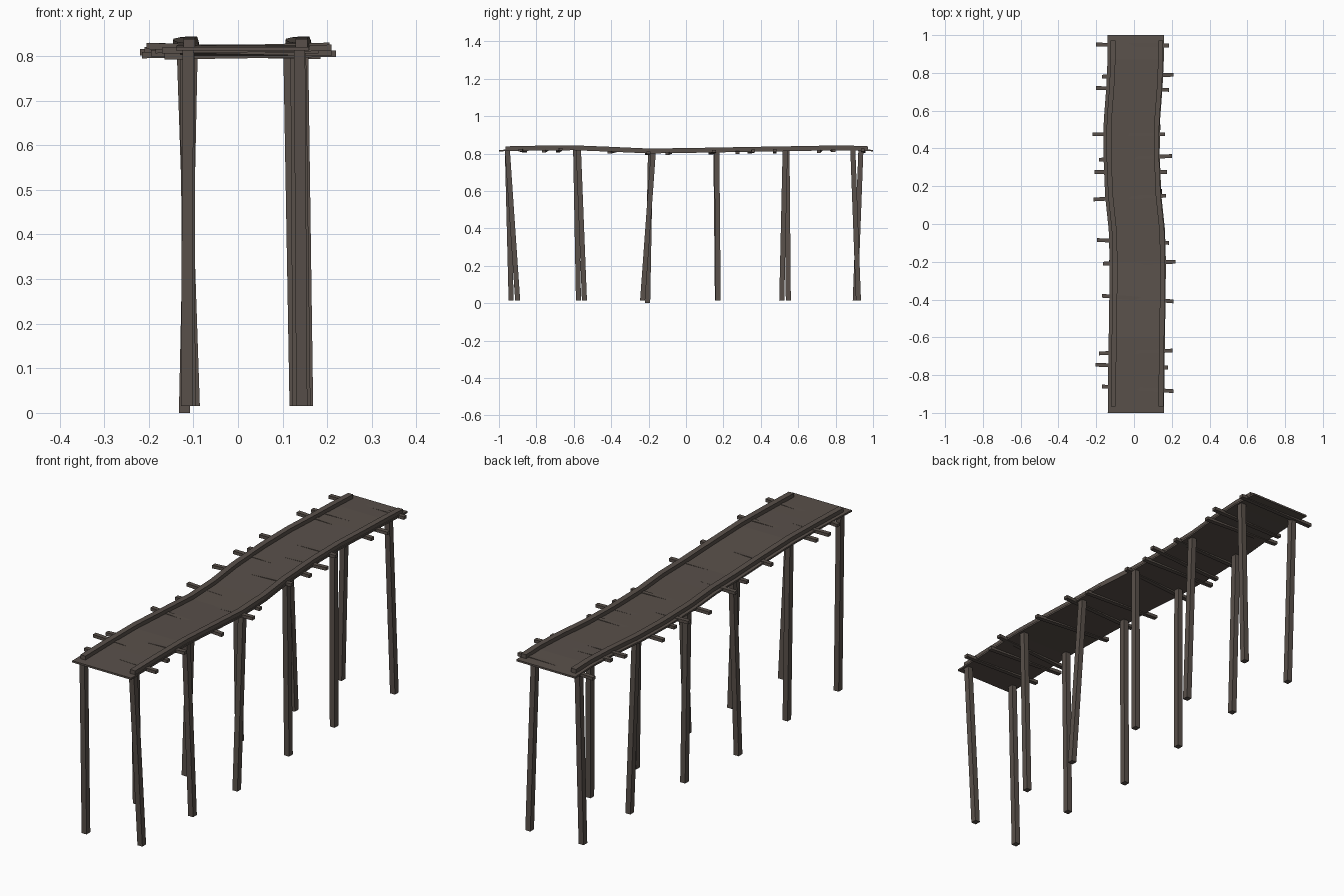
import bpy, bmesh, math
from mathutils import Vector

if "Cube" in bpy.data.objects:
    bpy.data.objects.remove(bpy.data.objects["Cube"])

wood = bpy.data.materials.new("weathered_wood")
wood.diffuse_color = (0.100, 0.081, 0.069, 1)
wood.use_nodes = True
wood.node_tree.nodes["Principled BSDF"].inputs["Base Color"].default_value = wood.diffuse_color

# Meander of the walkway: y, sideways shift, deck surface height
PATH = [(-1, .010, .820), (-.8, .012, .824), (-.6, .015, .826), (-.4, .018, .818),
        (-.2, .020, .809), (-.03, .015, .811), (.15, -.004, .814), (.37, -.013, .818),
        (.55, -.011, .821), (.72, .002, .824), (.87, .009, .825), (1, .010, .820)]


def path_at(y):
    for (a, xa, za), (b, xb, zb) in zip(PATH, PATH[1:]):
        if y <= b:
            t = (y - a) / (b - a)
            return xa + (xb - xa) * t, za + (zb - za) * t
    return PATH[-1][1:]


def finish(bm, name):
    bmesh.ops.recalc_face_normals(bm, faces=bm.faces)
    me = bpy.data.meshes.new(name)
    bm.to_mesh(me)
    bm.free()
    me.materials.append(wood)
    ob = bpy.data.objects.new(name, me)
    bpy.context.collection.objects.link(ob)
    return ob


def sweep(name, rings):
    """Join four-cornered rings into a closed bar."""
    bm = bmesh.new()
    vs = [[bm.verts.new(p) for p in r] for r in rings]
    for a, b in zip(vs, vs[1:]):
        for i in range(4):
            j = (i + 1) % 4
            bm.faces.new((a[i], a[j], b[j], b[i]))
    bm.faces.new(vs[0])
    bm.faces.new(vs[-1])
    return finish(bm, name)


def strip(name, ys, x, half, low, high):
    """Bar that follows the walkway, offset sideways by x."""
    rings = []
    for y in ys:
        dx, z = path_at(y)
        c = x + dx
        rings.append([(c - half, y, z + low), (c + half, y, z + low),
                      (c + half, y, z + high), (c - half, y, z + high)])
    return sweep(name, rings)


def bar(name, a, b, u, v, hu, hv):
    """Straight bar between two points with section axes u and v."""
    u, v = Vector(u) * hu, Vector(v) * hv
    return sweep(name, [[Vector(p) + s * u + t * v
                         for s, t in ((-1, -1), (1, -1), (1, 1), (-1, 1))] for p in (a, b)])


# Deck
strip("deck", [p[0] for p in PATH], 0, .149, -.008, 0)

# Edge rails
inner = [p[0] for p in PATH[1:-1]]
strip("left_rail", [-.965] + inner + [.972], -.120, .013, -.004, .018)
strip("right_rail", [-.965] + inner + [.972], .132, .013, -.004, .018)

# Cross beams: left tip x, left y, right tip x, right y, tilt
BEAMS = [(-.20, .95, .185, .945, .004), (-.17, .78, .21, .79, -.003), (-.20, .72, .185, .71, -.006),
         (-.22, .475, .165, .475, .004), (-.185, .34, .20, .36, .003), (-.21, .275, .175, .275, -.004),
         (-.215, .13, .17, .15, .005), (-.195, -.085, .185, -.10, -.003), (-.165, -.21, .22, -.20, .003),
         (-.17, -.38, .21, -.41, -.004), (-.185, -.685, .205, -.67, .005),
         (-.205, -.745, .18, -.76, -.005), (-.17, -.86, .21, -.885, .003)]
for i, (xl, yl, xr, yr, t) in enumerate(BEAMS):
    z = path_at((yl + yr) / 2)[1] - .007
    bar(f"cross_beam_{i + 1}", (xl, yl, z - t), (xr, yr, z + t), (0, 1, 0), (0, 0, 1), .010, .007)

# Posts: top x, top y, bottom x, bottom y
POSTS = [(-.112, -.955, -.115, -.935), (.138, -.955, .143, -.90),
         (-.110, -.590, -.108, -.575), (.140, -.575, .150, -.543),
         (-.103, -.190, -.120, -.205), (.145, -.175, .156, -.232),
         (-.118, .160, -.110, .168), (.130, .165, .135, .172),
         (-.125, .540, -.098, .547), (.114, .530, .128, .512),
         (-.112, .935, -.112, .905), (.138, .892, .146, .922)]
for i, (xt, yt, xb, yb) in enumerate(POSTS):
    top = path_at(yt)[1] - .004
    side = "right" if xt > 0 else "left"
    foot = 0 if i == 4 else .015
    bar(f"{side}_post_{i // 2 + 1}", (xb, yb, foot), (xt, yt, top), (1, 0, 0), (0, 1, 0), .0125, .0135)
